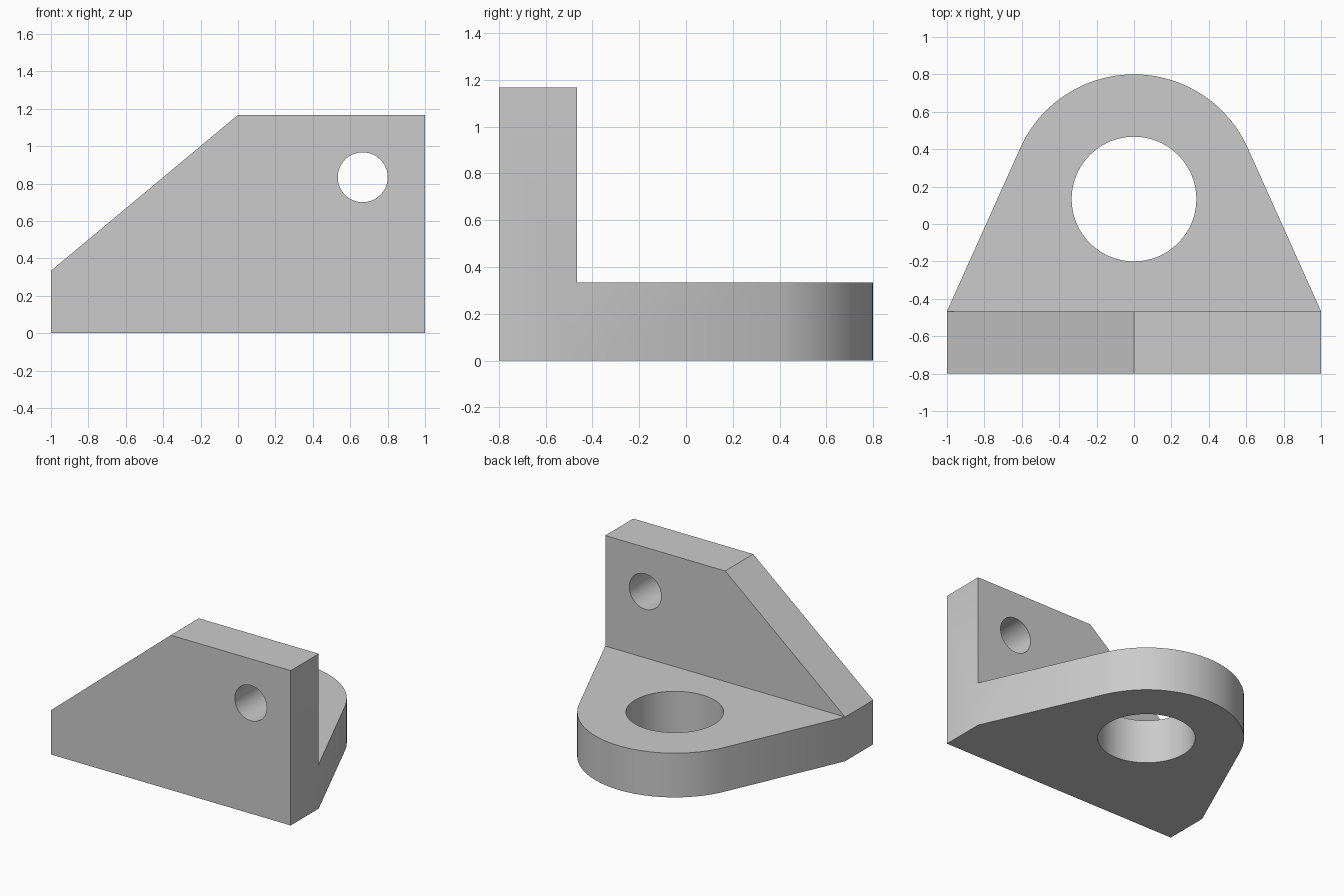
import bpy, bmesh
from math import radians, sin, cos, atan2, acos, hypot
from mathutils import Matrix, Vector

default = bpy.data.objects.get("Cube")
if default:
    bpy.data.objects.remove(default, do_unlink=True)

# Main dimensions
BACK, FRONT = 0.8, -0.8
THICK = 1 / 3
HEIGHT = 3.5 * THICK
INNER = FRONT + THICK          # rear face of the upright
ROUND = 2 * THICK              # radius of the rounded end
CENTRE_Y = BACK - ROUND

grey = bpy.data.materials.new("light_grey")
grey.use_nodes = True
colour = (0.6, 0.6, 0.6, 1)
grey.diffuse_color = colour
grey.node_tree.nodes["Principled BSDF"].inputs["Base Color"].default_value = colour


def prism(name, outline, sweep):
    """Extrude a closed planar outline along a vector."""
    bm = bmesh.new()
    face = bm.faces.new([bm.verts.new(p) for p in outline])
    result = bmesh.ops.extrude_face_region(bm, geom=[face], use_keep_orig=True)
    moved = [v for v in result["geom"] if isinstance(v, bmesh.types.BMVert)]
    bmesh.ops.translate(bm, verts=moved, vec=sweep)
    bmesh.ops.recalc_face_normals(bm, faces=bm.faces)
    return add_object(name, bm)


def cylinder(name, radius, depth, location, tilt=0):
    bm = bmesh.new()
    bmesh.ops.create_cone(
        bm, cap_ends=True, segments=96, radius1=radius, radius2=radius, depth=depth,
        matrix=Matrix.Translation(location) @ Matrix.Rotation(tilt, 4, "X"))
    return add_object(name, bm)


def add_object(name, bm):
    mesh = bpy.data.meshes.new(name)
    bm.to_mesh(mesh)
    bm.free()
    mesh.materials.append(grey)
    obj = bpy.data.objects.new(name, mesh)
    bpy.context.collection.objects.link(obj)
    return obj


def combine(target, tool, operation):
    """Apply a boolean and discard the tool."""
    mod = target.modifiers.new(operation.lower(), "BOOLEAN")
    mod.operation, mod.solver, mod.object = operation, "EXACT", tool
    bpy.context.view_layer.objects.active = target
    bpy.ops.object.modifier_apply(modifier=mod.name)
    bpy.data.objects.remove(tool, do_unlink=True)


# Base plate: straight sides running tangent into a rounded end
drop = CENTRE_Y - INNER
start = acos(ROUND / hypot(1, drop)) - atan2(drop, 1)
steps = 64
arc = []
for i in range(steps + 1):
    a = start + (radians(180) - 2 * start) * i / steps
    arc.append((ROUND * cos(a), CENTRE_Y + ROUND * sin(a), 0))
base = [(-1, INNER, 0), (-1, FRONT, 0), (1, FRONT, 0), (1, INNER, 0)]
bracket = prism("angle_bracket", base + arc, Vector((0, 0, THICK)))

# Upright plate with one sloping shoulder
side = [(-1, 0), (1, 0), (1, HEIGHT), (0, HEIGHT), (-1, THICK)]
upright = prism("upright_plate", [(x, FRONT, z) for x, z in side], Vector((0, THICK, 0)))
combine(bracket, upright, "UNION")

# Large bore through the base, small bolt hole through the upright
combine(bracket, cylinder("bore_cutter", THICK, 1, (0, CENTRE_Y, 0.1)), "DIFFERENCE")
combine(bracket, cylinder("bolt_cutter", 0.4 * THICK, 1,
                          (2 * THICK, FRONT, 2.5 * THICK), radians(90)), "DIFFERENCE")

# Tidy coplanar seams and smooth the curved walls
bm = bmesh.new()
bm.from_mesh(bracket.data)
bmesh.ops.remove_doubles(bm, verts=bm.verts, dist=0.0001)
bmesh.ops.dissolve_limit(bm, angle_limit=radians(0.2), verts=bm.verts, edges=bm.edges)
bm.to_mesh(bracket.data)
bm.free()
bpy.ops.object.select_all(action="DESELECT")
bracket.select_set(True)
bpy.context.view_layer.objects.active = bracket
bpy.ops.object.shade_smooth_by_angle(angle=radians(30))
